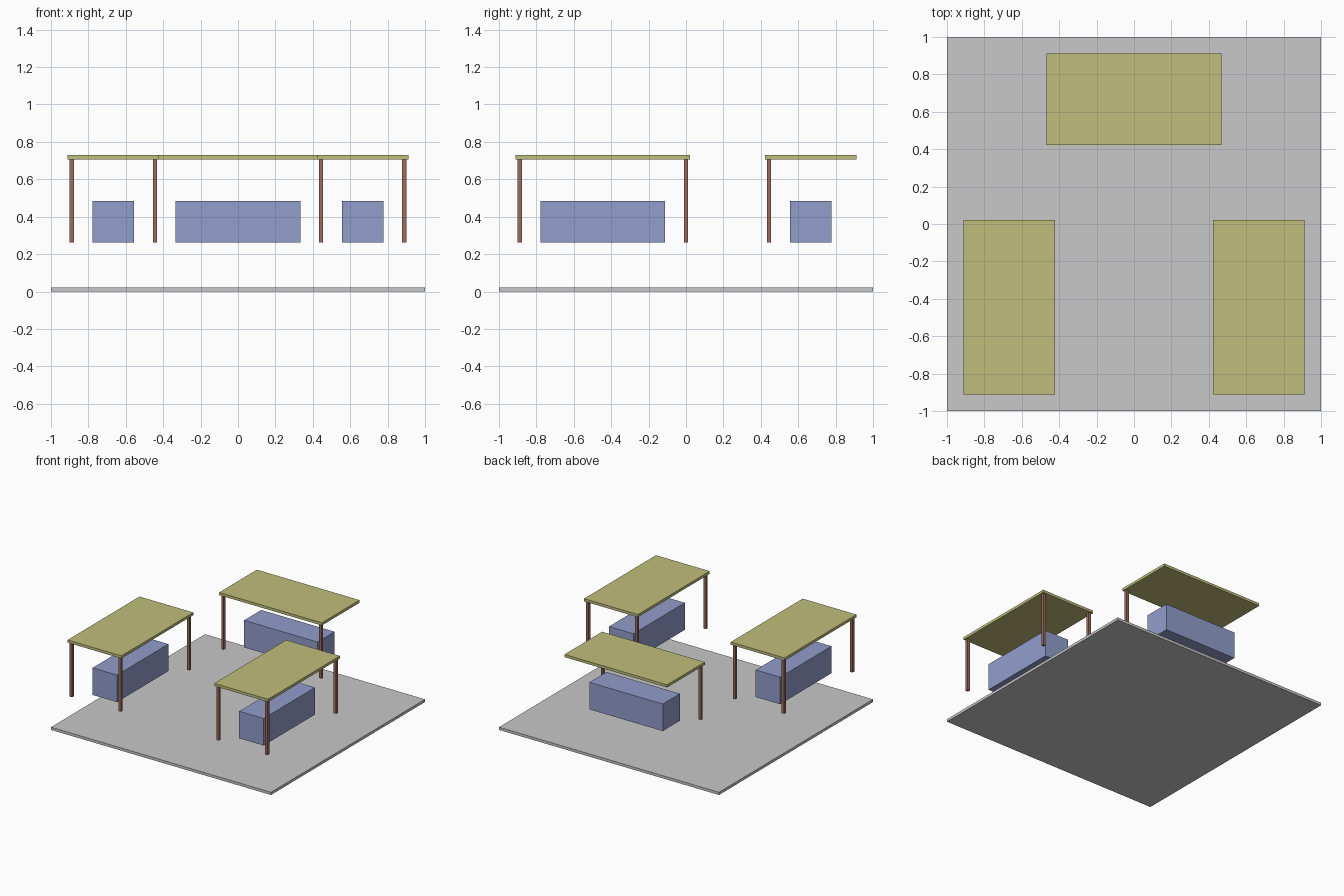
import bpy

if "Cube" in bpy.data.objects:
    bpy.data.objects.remove(bpy.data.objects["Cube"])

U = 2 / 90          # module the layout is based on
BASE = 0.262        # underside of stalls


def material(name, rgb):
    m = bpy.data.materials.new(name)
    lin = [((c / 255 + 0.055) / 1.055) ** 2.4 for c in rgb]
    m.diffuse_color = (*lin, 1)
    m.use_nodes = True
    m.node_tree.nodes["Principled BSDF"].inputs["Base Color"].default_value = m.diffuse_color
    return m


GREY = material("grey_floor", (200, 200, 200))
YELLOW = material("straw_yellow", (192, 189, 124))
BLUE = material("soft_blue", (146, 157, 203))
BROWN = material("brown_wood", (158, 108, 92))


def box(name, x0, x1, y0, y1, z0, z1, mat):
    bpy.ops.mesh.primitive_cube_add(
        size=1, location=((x0 + x1) / 2, (y0 + y1) / 2, (z0 + z1) / 2))
    o = bpy.context.object
    o.name = name
    o.scale = (x1 - x0, y1 - y0, z1 - z0)
    bpy.ops.object.transform_apply(location=False, rotation=False, scale=True)
    o.data.materials.append(mat)


def stall(name, roof, counter, posts):
    """Roof and counter given as x0, x1, y0, y1 in modules."""
    top = BASE + 20 * U
    box(name + "_roof", *[v * U for v in roof], top, top + U, YELLOW)
    box(name + "_counter", *[v * U for v in counter], BASE, BASE + 10 * U, BLUE)
    for i, (x, y) in enumerate(posts):
        box(f"{name}_post_{i + 1}", (x - .5) * U, (x + .5) * U,
            (y - .5) * U, (y + .5) * U, BASE, top, BROWN)


# floor slab
box("floor", -1, 1, -1, 1, 0, U, GREY)

# side stalls, four posts each
for name, s in (("left_stall", -1), ("right_stall", 1)):
    stall(name,
          (*sorted((s * 19, s * 41)), -41, 1),
          (*sorted((s * 25, s * 35)), -35, -5),
          [(s * x, y) for x in (20, 40) for y in (-40, 0)])

# back stall, posts on its inner edge only
stall("back_stall", (-21, 21, 19, 41), (-15, 15, 25, 35), [(-20, 20), (20, 20)])
